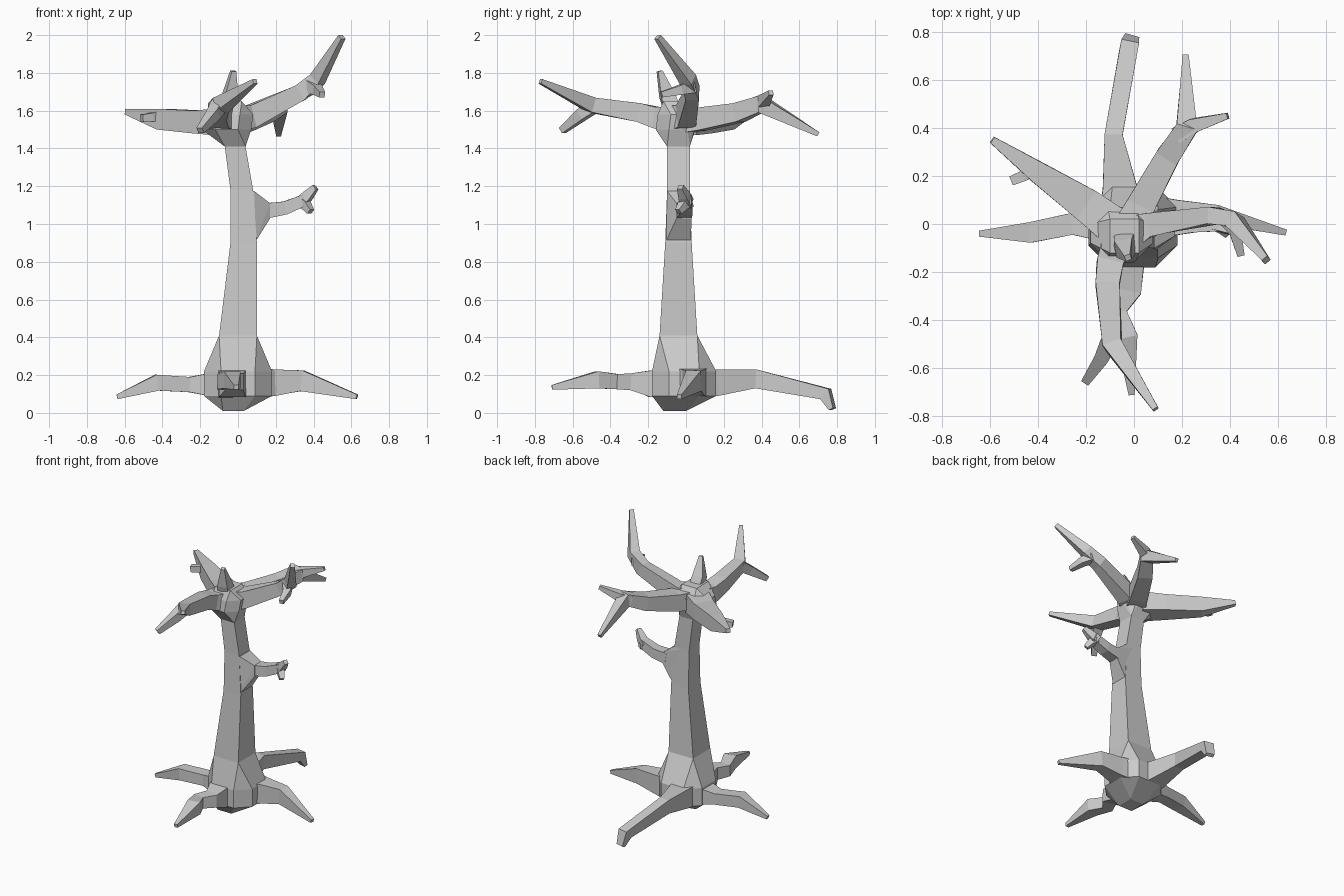
import bpy, bmesh
from mathutils import Vector

default = bpy.data.objects.get("Cube")
if default:
    bpy.data.objects.remove(default, do_unlink=True)

bark = bpy.data.materials.new("grey bark")
bark.use_nodes = True
bark.diffuse_color = (0.6, 0.6, 0.6, 1)
bark.node_tree.nodes["Principled BSDF"].inputs["Base Color"].default_value = bark.diffuse_color
UP = Vector((0, 0, 1))


def finish(name, bm):
    """Turn a bmesh into a flat shaded bark object."""
    bmesh.ops.recalc_face_normals(bm, faces=bm.faces)
    mesh = bpy.data.meshes.new(name)
    bm.to_mesh(mesh)
    bm.free()
    mesh.materials.append(bark)
    obj = bpy.data.objects.new(name, mesh)
    bpy.context.collection.objects.link(obj)
    return obj


def skin(name, rings):
    """Join a row of four-point rings into a closed tube."""
    bm = bmesh.new()
    loops = [[bm.verts.new(p) for p in ring] for ring in rings]
    for low, high in zip(loops, loops[1:]):
        for i in range(4):
            j = (i + 1) % 4
            bm.faces.new((low[i], low[j], high[j], high[i]))
    bm.faces.new(loops[0])
    bm.faces.new(loops[-1])
    return finish(name, bm)


def hull(name, points):
    """Wrap a faceted knot of wood round a few points."""
    bm = bmesh.new()
    for p in points:
        bm.verts.new(p)
    result = bmesh.ops.convex_hull(bm, input=bm.verts)
    loose = set(result["geom_interior"] + result["geom_unused"])
    bmesh.ops.delete(bm, geom=[v for v in loose if isinstance(v, bmesh.types.BMVert)], context="VERTS")
    bmesh.ops.dissolve_limit(bm, angle_limit=0.02, verts=bm.verts, edges=bm.edges)
    return finish(name, bm)


def limb(name, *stations):
    """Square-sectioned limb; each station is x, y, z, width and optional height."""
    path = [Vector(s[:3]) for s in stations]
    rings = []
    for i, (p, s) in enumerate(zip(path, stations)):
        before = (p - path[i - 1]).normalized() if i else Vector()
        after = (path[i + 1] - p).normalized() if i + 1 < len(path) else Vector()
        along = (before + after).normalized()
        side = along.cross(UP).normalized()
        top = side.cross(along)
        a, b = side * s[3] / 2, top * s[-1] / 2
        rings.append([p + a + b, p - a + b, p - a - b, p + a - b])
    return skin(name, rings)


def square(x0, x1, y0, y1, z):
    return [(x0, y0, z), (x1, y0, z), (x1, y1, z), (x0, y1, z)]


def octagon(x0, x1, y0, y1, z, cut):
    return [(x, y, z) for x in (x0, x1) for y in (y0 + cut, y1 - cut)] + \
           [(x, y, z) for x in (x0 + cut, x1 - cut) for y in (y0, y1)]


# Trunk, with a flared foot and a knotted crown
foot_top = square(-.1, .1, -.14, .06, .41)
trunk_top = square(-.07, .04, -.1, .02, 1.41)
skin("trunk", [
    foot_top,
    square(-.04, .1, -.11, .03, .9),
    square(-.04, .08, -.1, .02, 1.18),
    trunk_top,
])
hull("root_flare", foot_top
     + octagon(-.18, .18, -.18, .16, .22, .09)
     + octagon(-.18, .18, -.18, .16, .09, .09)
     + square(-.08, .03, -.12, 0, .01))
hull("crown", trunk_top
     + octagon(-.19, .07, -.16, .05, 1.5, .07)
     + octagon(-.18, .08, -.15, .07, 1.58, .07)
     + square(-.1, .02, -.12, .02, 1.65))

# Roots
limb("right_root", (-.1, 0, .15, .16, .14), (-.26, 0, .15, .09, .08),
     (-.43, -.035, .16, .085), (-.64, -.04, .085, .025))
limb("left_root", (.1, .02, .16, .2, .16), (.19, .04, .16, .12, .14),
     (.34, .04, .17, .08, .11), (.63, -.035, .085, .025))
limb("back_root", (-.05, .08, .16, .18, .15), (-.06, .16, .16, .14, .14),
     (-.085, .37, .18, .075, .1), (-.02, .74, .1, .075, .07), (-.01, .775, .02, .06, .025))
limb("front_root", (-.03, -.1, .15, .16, .15), (-.03, -.19, .155, .14, .14),
     (-.02, -.28, .165, .1, .09), (-.07, -.36, .165, .08),
     (-.03, -.47, .175, .09), (-.01, -.71, .135, .025))

# Crown branches and their twigs
limb("left_branch", (-.02, -.04, 1.56, .14), (.07, 0, 1.57, .1, .12),
     (.33, .035, 1.695, .07, .09), (.42, .01, 1.765, .07), (.55, -.15, 1.99, .03))
limb("left_twig", (.38, .03, 1.73, .07), (.42, -.03, 1.71, .05), (.445, -.13, 1.685, .03))
limb("back_branch", (-.02, -.02, 1.55, .14), (.03, .08, 1.555, .12),
     (.14, .28, 1.59, .1), (.22, .4, 1.635, .09), (.215, .7, 1.475, .025))
limb("back_twig", (.18, .37, 1.63, .07), (.25, .41, 1.65, .06), (.39, .45, 1.695, .025))
limb("right_branch", (-.08, -.01, 1.54, .16, .14), (-.2, .08, 1.54, .14, .12),
     (-.4, .215, 1.555, .09, .11), (-.59, .35, 1.595, .03))
limb("right_twig", (-.41, .24, 1.57, .07), (-.46, .2, 1.565, .045), (-.51, .18, 1.56, .04))
limb("front_branch", (-.06, -.06, 1.55, .14), (-.1, -.16, 1.565, .11),
     (-.11, -.25, 1.59, .1), (-.09, -.5, 1.63, .08), (.09, -.77, 1.755, .025))
limb("front_twig", (-.1, -.48, 1.63, .07), (-.13, -.55, 1.58, .06), (-.2, -.655, 1.495, .035))
limb("crown_spike", (-.04, -.07, 1.6, .09), (-.04, -.1, 1.68, .075), (-.025, -.14, 1.81, .025))

# Low branch growing from a flare on the trunk side
hull("low_branch_flare", [
    (x, y, z) for x, y0, y1, z0, z1 in (
        (.02, -.1, .02, .95, 1.17), (.095, -.105, .025, .91, .92),
        (.085, -.1, .02, 1.1, 1.175), (.17, -.05, .03, 1.03, 1.11))
    for y in (y0, y1) for z in (z0, z1)])
limb("low_branch", (.15, -.01, 1.07, .08), (.25, 0, 1.085, .07), (.36, 0, 1.13, .06))
limb("low_twig_upper", (.33, .005, 1.11, .06), (.37, -.01, 1.15, .05), (.41, -.03, 1.195, .03))
limb("low_twig_lower", (.33, .01, 1.12, .06), (.36, -.015, 1.1, .045), (.385, -.04, 1.065, .03))
